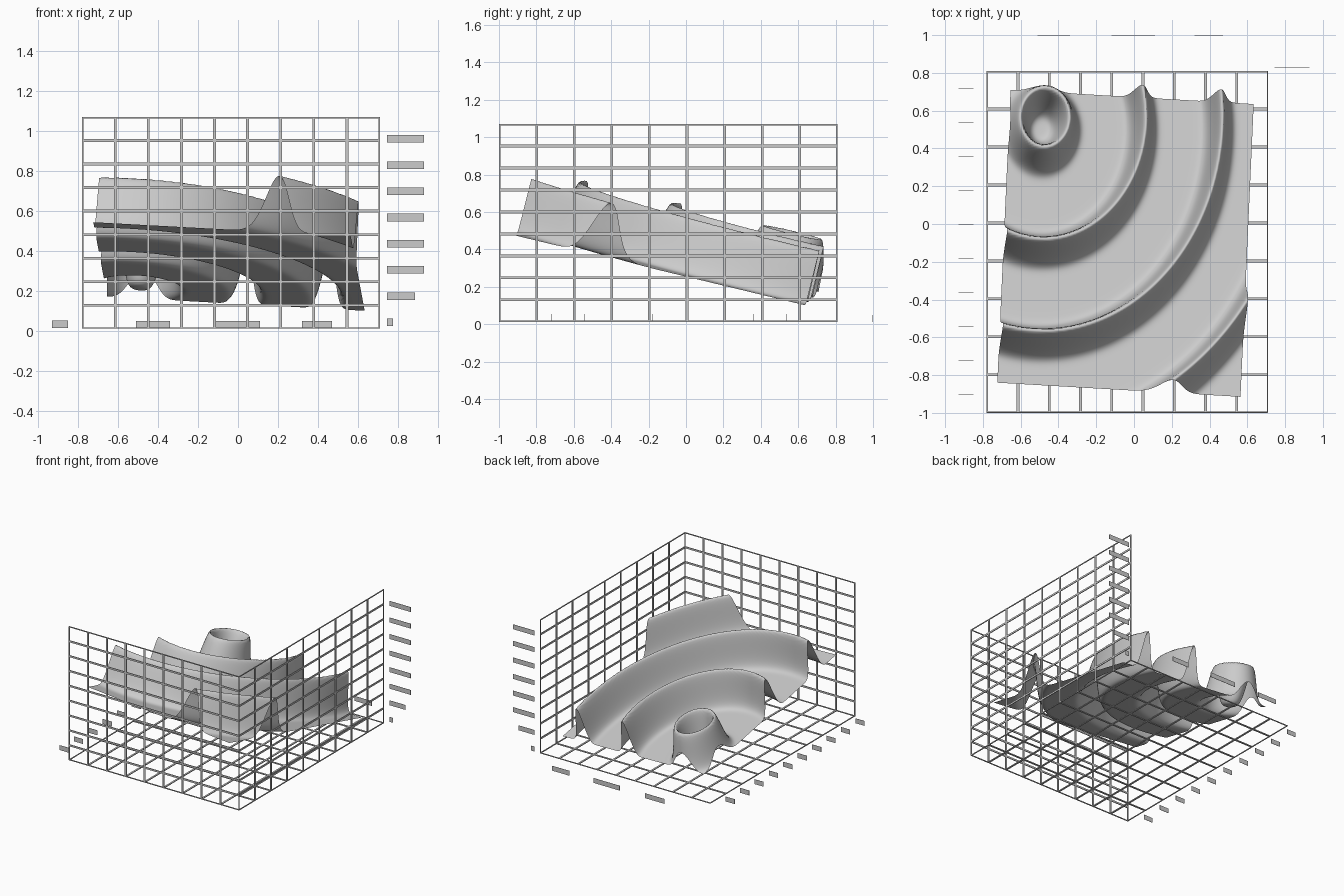
import bpy, bmesh, math
from mathutils import Vector, Matrix

if "Cube" in bpy.data.objects:
    bpy.data.objects.remove(bpy.data.objects["Cube"])


def new_object(name, bm):
    mesh = bpy.data.meshes.new(name)
    bm.to_mesh(mesh)
    bm.free()
    obj = bpy.data.objects.new(name, mesh)
    bpy.context.collection.objects.link(obj)
    return obj


def add_box(bm, lo, hi):
    lo, hi = Vector(lo), Vector(hi)
    bmesh.ops.create_cube(bm, size=1, matrix=Matrix.Translation((lo + hi) / 2)
                          @ Matrix.Diagonal((*(hi - lo), 1)))


X, Y, Z = (-0.78, 0.71), (-1.0, 0.81), (0.012, 1.07)
CELLS, BAR, THICK = 9, 0.007, 0.006
ranges = (X, Y, Z)


def grid_panel(name, normal_axis, level):
    """Open lattice of flat bars; outer bars are half as wide."""
    bm = bmesh.new()
    a, b = [i for i in range(3) if i != normal_axis]
    for across, along in ((a, b), (b, a)):
        start, end = ranges[across]
        for i in range(CELLS + 1):
            p = start + (end - start) * i / CELLS
            lo, hi = [0, 0, 0], [0, 0, 0]
            lo[across], hi[across] = max(p - BAR, start), min(p + BAR, end)
            lo[along], hi[along] = ranges[along]
            lo[normal_axis], hi[normal_axis] = level, level + THICK
            add_box(bm, lo, hi)
    return new_object(name, bm)


# Three lattice panels of the chart box
grid_panel("floor_grid", 2, Z[0])
grid_panel("front_wall_grid", 1, Y[0])
grid_panel("side_wall_grid", 0, X[1] - THICK)

# Tilted rippled sheet: concentric bell-shaped ridges on a sloping plane
origin = Vector((-0.045, -0.1025, 0.323))
u_dir = Vector((1.2875, -0.075, -0.07))
v_dir = Vector((0.07, 1.55, -0.373))
normal = u_dir.cross(v_dir).normalized()
S0, T0 = -0.366, 0.371
CRESTS = [0.13 + 0.405 * k for k in range(4)]


def ridge_height(s, t):
    r = 1.29 * math.hypot(s - S0, t - T0)
    return 0.29 * sum(math.exp(-((r - c) / 0.031) ** 2 / 2) for c in CRESTS)


bm = bmesh.new()
bmesh.ops.create_grid(bm, x_segments=160, y_segments=160, size=0.5)
for v in bm.verts:
    s, t = v.co.x, v.co.y
    v.co = origin + u_dir * s + v_dir * t + normal * ridge_height(s, t)
for f in bm.faces:
    f.smooth = True
new_object("rippled_surface", bm)


def blank_tags(name, tags):
    """Thin upright blank tags: (centre x, y, bottom z, width)."""
    bm = bmesh.new()
    for x, y, z, w in tags:
        add_box(bm, (x - w / 2, y - 0.002, z), (x + w / 2, y, z + 0.038))
    return new_object(name, bm)


# Blank tags along the three axes
blank_tags("depth_axis_tags", [(-0.89, 0.72 - 0.18 * i, 0.015, 0.08) for i in range(10)])
blank_tags("width_axis_tags", [(-0.425, 1.0, 0.012, 0.17), (-0.005, 1.0, 0.012, 0.23),
                               (0.395, 1.0, 0.012, 0.15)])
widths = [0.03, 0.14] + [0.185] * 6
blank_tags("height_axis_tags", [(0.745 + w / 2, 0.83, 0.025 + 0.131 * i, w)
                                for i, w in enumerate(widths)])
